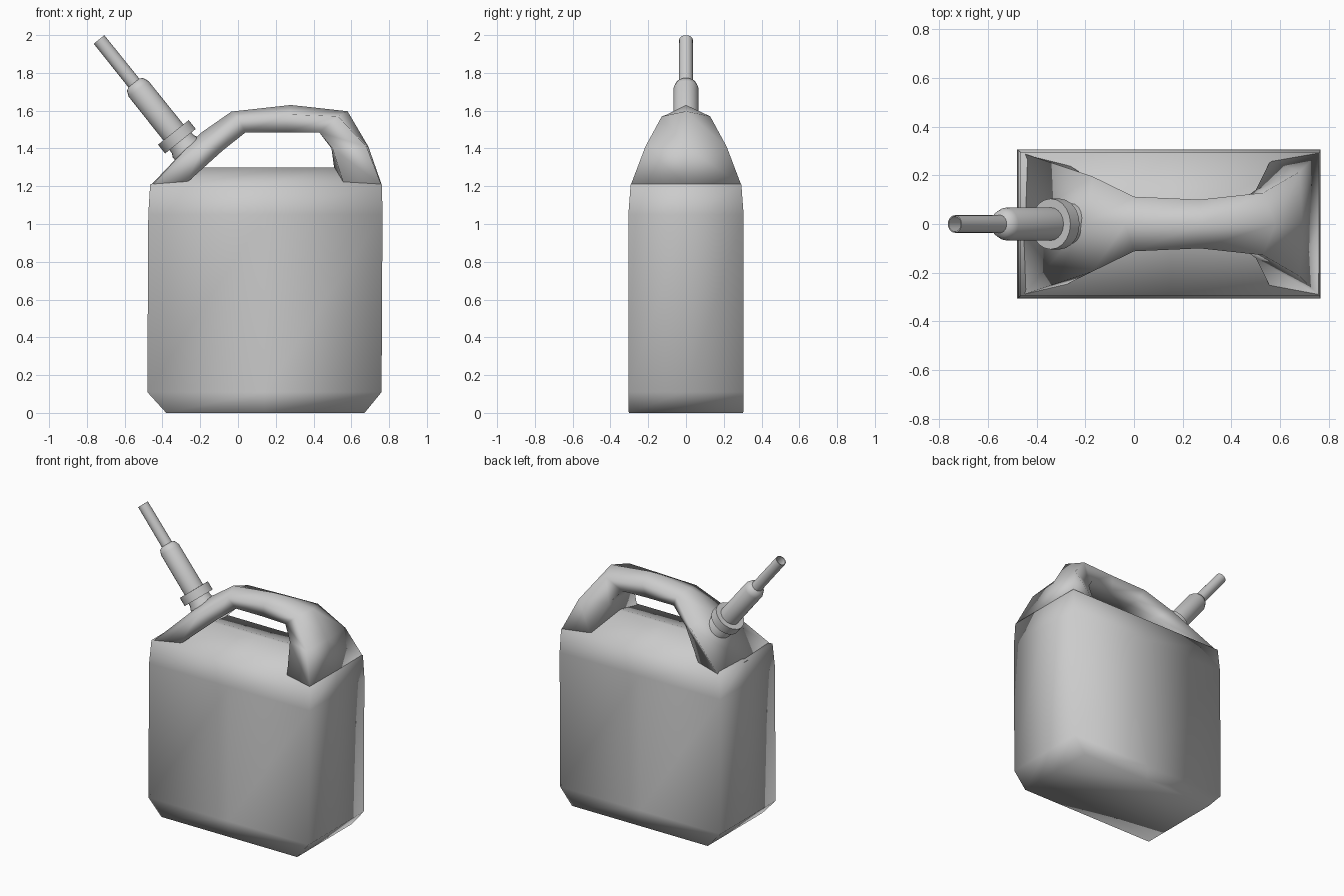
import bpy, bmesh, math
from mathutils import Vector, Matrix

if "Cube" in bpy.data.objects:
    bpy.data.objects.remove(bpy.data.objects["Cube"])


def loft(name, rings, cap=True):
    """Skin a list of equal-length closed rings and smooth the result."""
    bm = bmesh.new()
    vs = [[bm.verts.new(p) for p in r] for r in rings]
    n = len(rings[0])
    for a, b in zip(vs, vs[1:]):
        for i in range(n):
            j = (i + 1) % n
            bm.faces.new((a[i], a[j], b[j], b[i]))
    if cap:
        bm.faces.new(vs[0][::-1])
        bm.faces.new(vs[-1])
    bmesh.ops.recalc_face_normals(bm, faces=bm.faces)
    me = bpy.data.meshes.new(name)
    bm.to_mesh(me)
    bm.free()
    me.polygons.foreach_set("use_smooth", [True] * len(me.polygons))
    ob = bpy.data.objects.new(name, me)
    bpy.context.collection.objects.link(ob)
    return ob


# Tank body: rectangular rings (x min, x max, half depth, z), ending in a low ridge deck
def rect(x0, x1, y, z):
    m = (x0 + x1) / 2
    return [(x0, -y, z), (m, -y, z), (x1, -y, z), (x1, 0, z),
            (x1, y, z), (m, y, z), (x0, y, z), (x0, 0, z)]


loft("tank_body", [rect(*r) for r in [
    (-0.38, 0.67, 0.303, 0.0),
    (-0.48, 0.76, 0.305, 0.11),
    (-0.475, 0.765, 0.305, 1.05),
    (-0.465, 0.762, 0.293, 1.21),
    (-0.20, 0.51, 0.012, 1.30)]])

# Handle arch: stations of outer ridge (x,z), outer edge (x,y,z), inner edge (x,y,z), inner centre (x,z)
stations = [
    ((-0.467, 1.20), (-0.455, 0.29, 1.205), (-0.28, 0.25, 1.21), (-0.20, 1.29)),
    ((-0.20, 1.48), (-0.17, 0.195, 1.43), (-0.08, 0.12, 1.39), (-0.08, 1.395)),
    ((-0.035, 1.595), (0.00, 0.112, 1.565), (0.04, 0.08, 1.485), (0.04, 1.49)),
    ((0.28, 1.63), (0.27, 0.10, 1.58), (0.25, 0.08, 1.485), (0.25, 1.49)),
    ((0.58, 1.597), (0.53, 0.128, 1.57), (0.43, 0.09, 1.485), (0.43, 1.49)),
    ((0.69, 1.41), (0.68, 0.215, 1.41), (0.50, 0.14, 1.40), (0.495, 1.40)),
    ((0.762, 1.205), (0.76, 0.293, 1.205), (0.56, 0.26, 1.21), (0.51, 1.29)),
]
loft("handle", [[(o[0], 0, o[1]), e, i, (c[0], 0, c[1]),
                 (i[0], -i[1], i[2]), (e[0], -e[1], e[2])]
                for o, e, i, c in stations])

# Tilted spout parts: lathed profiles (radius, distance along the spout axis)
axis = Vector((-0.625, 0, 0.781)).normalized()
tilt = Matrix.Translation((-0.342, 0, 1.485)) @ axis.to_track_quat('Z', 'Y').to_matrix().to_4x4()


def lathe(name, profile, n=20):
    ob = loft(name, [[tilt @ Vector((r * math.cos(2 * math.pi * k / n),
                                     r * math.sin(2 * math.pi * k / n), h))
                      for k in range(n)] for r, h in profile])
    bpy.context.view_layer.objects.active = ob
    ob.select_set(True)
    bpy.ops.object.shade_smooth_by_angle(angle=math.radians(40))
    ob.select_set(False)


lathe("spout_neck", [(0.085, -0.22), (0.085, -0.10), (0.075, -0.08), (0.075, -0.03)])
lathe("spout_collar", [(0.104, -0.06), (0.104, 0.0)])
lathe("spout_tube", [(0.068, -0.03), (0.067, 0.295), (0.055, 0.325), (0.037, 0.335),
                     (0.036, 0.63), (0.031, 0.63), (0.031, 0.36)])
